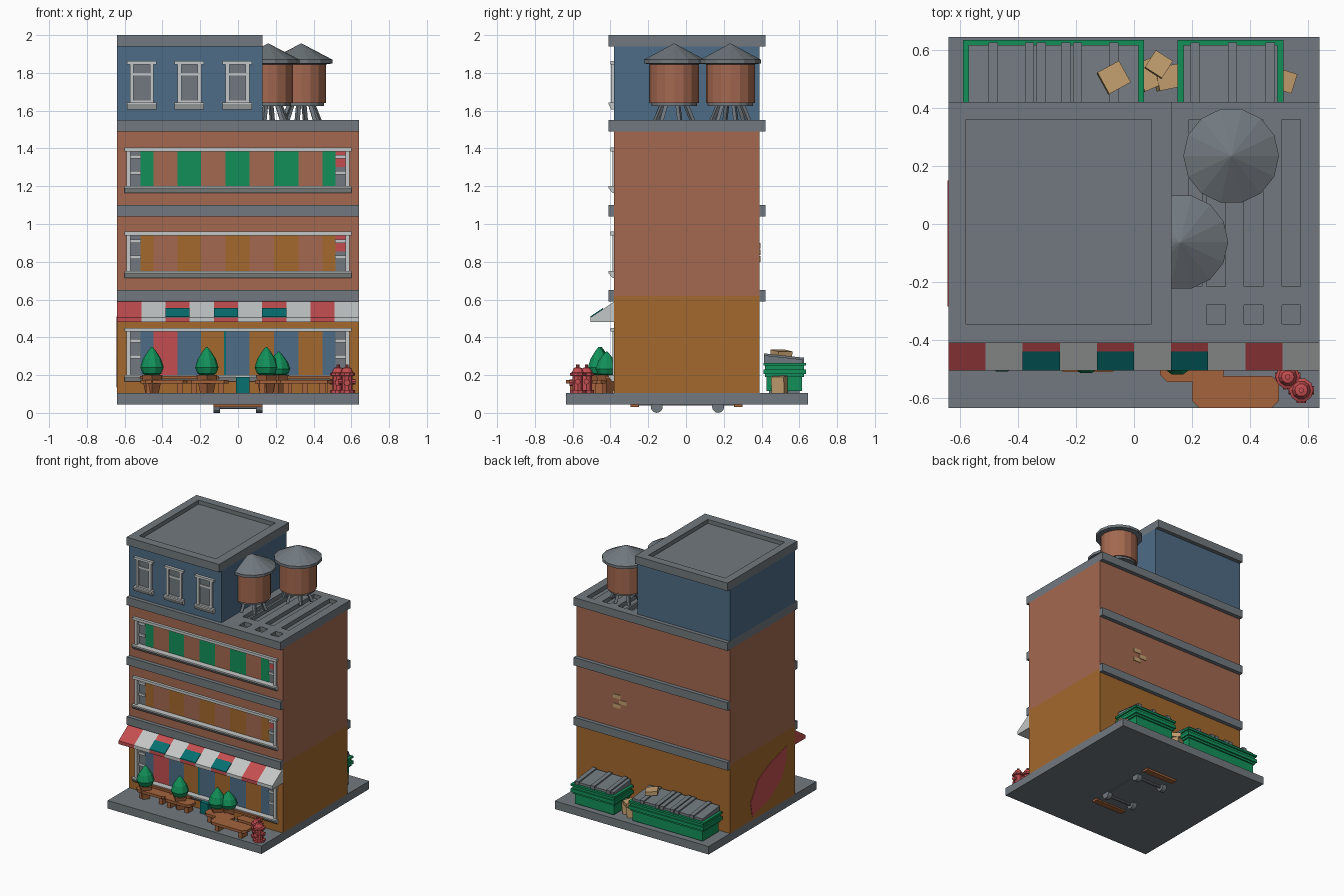
import bpy, bmesh, math
from mathutils import Matrix, Vector

if "Cube" in bpy.data.objects:
    bpy.data.objects.remove(bpy.data.objects["Cube"])

COLS = {"grey": (.165, .19, .21), "terracotta": (.37, .14, .08), "ochre": (.37, .14, .027),
        "blue": (.075, .15, .24), "green": (.006, .28, .10), "red": (.55, .075, .08),
        "white": (.55, .57, .57), "teal": (.002, .16, .16), "cardboard": (.55, .35, .16),
        "wood": (.37, .125, .045)}
MATS = {}
for k, c in COLS.items():
    MATS[k] = bpy.data.materials.new(k)
    MATS[k].diffuse_color = (*c, 1)


def finish(name, bm, mat):
    bmesh.ops.recalc_face_normals(bm, faces=bm.faces)
    me = bpy.data.meshes.new(name)
    bm.to_mesh(me)
    bm.free()
    me.materials.append(MATS[mat])
    ob = bpy.data.objects.new(name, me)
    bpy.context.collection.objects.link(ob)
    return ob


def boxes(name, mat, *dims):
    """Boxes given as (x0, x1, y0, y1, z0, z1), joined in one object."""
    bm = bmesh.new()
    for x0, x1, y0, y1, z0, z1 in dims:
        m = Matrix.Translation(((x0 + x1) / 2, (y0 + y1) / 2, (z0 + z1) / 2)) @ \
            Matrix.Diagonal((x1 - x0, y1 - y0, z1 - z0, 1))
        bmesh.ops.create_cube(bm, size=1, matrix=m)
    return finish(name, bm, mat)


def prism(name, mat, pts, a, b, axis="x"):
    """Polygon extruded from a to b: pts are (y, z) for axis x, (x, y) for axis z."""
    bm = bmesh.new()
    put = (lambda p, t: (t, *p)) if axis == "x" else (lambda p, t: (*p, t))
    ra = [bm.verts.new(put(p, a)) for p in pts]
    rb = [bm.verts.new(put(p, b)) for p in pts]
    bm.faces.new(ra)
    bm.faces.new(rb)
    for i in range(len(pts)):
        j = (i + 1) % len(pts)
        bm.faces.new((ra[i], ra[j], rb[j], rb[i]))
    return finish(name, bm, mat)


def lathe(name, mat, prof, x, y, n=12):
    """Stacked cone sections through (radius, z) points."""
    bm = bmesh.new()
    rings = [[bm.verts.new((x + r * math.cos(2 * math.pi * i / n), y + r * math.sin(2 * math.pi * i / n), z))
              for i in range(n)] for r, z in prof]
    for a, b in zip(rings, rings[1:]):
        for i in range(n):
            bm.faces.new((a[i], a[(i + 1) % n], b[(i + 1) % n], b[i]))
    bm.faces.new(rings[0])
    bm.faces.new(rings[-1])
    return finish(name, bm, mat)


def rod(name, mat, p, q, r, n=8, rot=0):
    bm = bmesh.new()
    p, q = Vector(p), Vector(q)
    m = Matrix.Translation((p + q) / 2) @ (q - p).to_track_quat("Z", "Y").to_matrix().to_4x4() @ Matrix.Rotation(rot, 4, "Z")
    bmesh.ops.create_cone(bm, cap_ends=True, segments=n, radius1=r, radius2=r, depth=(q - p).length, matrix=m)
    return finish(name, bm, mat)


def cut(ob, *dims):
    cutter = boxes("cutter", "grey", *dims)
    mod = ob.modifiers.new("cut", "BOOLEAN")
    mod.operation, mod.solver, mod.object = "DIFFERENCE", "EXACT", cutter
    bpy.context.view_layer.objects.active = ob
    bpy.ops.object.modifier_apply(modifier="cut")
    bpy.data.objects.remove(cutter)


# Pavement slab and storeys
boxes("pavement", "grey", (-.64, .64, -.635, .645, .045, .105))
ground = boxes("ground_floor", "ochre", (-.64, .64, -.38, .39, .105, .62))
upper = boxes("upper_floors", "terracotta", (-.64, .64, -.38, .39, .62, 1.49))
cut(ground, (-.59, .59, -.5, -.355, .19, .44))
cut(upper, (-.59, .59, -.5, -.355, .74, .95), (-.59, .59, -.5, -.355, 1.19, 1.395))
for z in (.59, 1.04):
    boxes("floor_band", "grey", (-.64, .64, -.41, -.379, z, z + .06), (-.64, .64, .389, .42, z, z + .06))
roof = boxes("main_roof", "grey", (-.64, .64, -.41, .42, 1.49, 1.55))
cut(roof, *[d for x in (.25, .38, .51) for d in
            ((x, x + .065, -.215, .36, 1.52, 1.6), (x, x + .065, -.345, -.28, 1.52, 1.6))],
    (.19, .235, -.215, .36, 1.52, 1.6))

# Penthouse and its capped roof
boxes("penthouse", "blue", (-.64, .13, -.38, .39, 1.55, 1.94))
cap = boxes("penthouse_roof", "grey", (-.64, .13, -.41, .42, 1.94, 2.0))
cut(cap, (-.58, .06, -.345, .36, 1.97, 2.1))
for x in (-.51, -.257, -.003):
    boxes("penthouse_pane", "grey", (x - .05, x + .05, -.388, -.379, 1.64, 1.85))
    boxes("penthouse_frame", "white", (x - .063, x - .043, -.396, -.379, 1.64, 1.845),
          (x + .043, x + .063, -.396, -.379, 1.64, 1.845), (x - .078, x + .078, -.4, -.379, 1.845, 1.862),
          (x - .043, x + .043, -.394, -.379, 1.785, 1.8), (x - .043, x + .043, -.394, -.379, 1.64, 1.655))
    prism("penthouse_sill", "white", [(-.379, 1.605), (-.395, 1.605), (-.41, 1.635), (-.41, 1.643), (-.379, 1.643)],
          x - .078, x + .078)

# Long striped windows on the front
EDGES = [-.515, -.448, -.32, -.195, -.067, .062, .19, .32, .448, .515]
FLOORS = [(.19, .44, ["blue", "red", "blue", "ochre", "blue", "ochre", "blue", "ochre", "blue"], "grey"),
          (.74, .95, ["ochre", "terracotta"] * 4 + ["ochre"], "red"),
          (1.19, 1.395, ["green", "terracotta"] * 4 + ["green"], "red")]
for z0, z1, cols, side in FLOORS:
    for a, b, c in zip(EDGES, EDGES[1:], cols):
        boxes("window_panel_" + c, c, (a, b, -.364, -.354, z0, z1))
    zm = z0 + .55 * (z1 - z0)
    boxes("end_pane", "grey", (-.59, -.515, -.362, -.354, z0, z1), (.515, .59, -.362, -.354, z0, zm))
    boxes("end_curtain", side, (.515, .59, -.362, -.354, zm, z1))
    boxes("window_frame", "white", (-.59, -.568, -.39, -.356, z0, z1), (.568, .59, -.39, -.356, z0, z1),
          *[(s, s + .056, -.372, -.356, z, z + .018) for s in (-.57, .514) for z in (zm - .04, zm + .045)])
    boxes("window_lintel", "white", (-.6, .6, -.4, -.356, z1 - .01, z1 + .01))
    prism("window_sill", "white", [(-.356, z0 - .025), (-.39, z0 - .025), (-.41, z0), (-.41, z0 + .01), (-.356, z0 + .01)],
          -.6, .6)
boxes("doorway_strip", "teal", (-.075, -.064, -.368, -.354, .19, .43))

# Striped awning with teal patches
for i in range(10):
    a = -.64 + .128 * i
    prism("awning_stripe", "white" if i % 2 else "red",
          [(-.379, .48), (-.505, .48), (-.505, .505), (-.379, .59)], a, a + .128)
    if i in (2, 4, 6):
        prism("awning_patch", "teal", [(-.506, .505), (-.506, .511), (-.44, .555), (-.44, .545)], a, a + .128)

# Water tanks on splayed legs
for x, y in ((.335, .235), (.16, -.062)):
    lathe("tank_barrel", "terracotta", [(.13, 1.64), (.13, 1.86)], x, y, 16)
    lathe("tank_lid", "grey", [(.13, 1.845), (.165, 1.85), (.165, 1.87), (.003, 1.955)], x, y, 14)
    lathe("tank_base", "grey", [(.12, 1.625), (.12, 1.642)], x, y, 16)
    for k in range(6):
        c, s = math.cos(k * math.pi / 3 + .3), math.sin(k * math.pi / 3 + .3)
        rod("tank_leg", "grey", (x + .06 * c, y + .06 * s, 1.64), (x + .1 * c, y + .1 * s, 1.545), .014, 4)

# Bins behind the building
for x0, x1, ribs in ((-.59, .035, (-.485, -.36, -.32, -.235, -.195, -.07)), (.15, .515, (.21, .34, .47))):
    boxes("bin_body", "green", (x0 + .02, x1 - .02, .425, .615, .115, .2), (x0, x1, .41, .635, .205, .23),
          (x0 + .01, x1 - .01, .418, .625, .19, .25), (x0, x1, .41, .635, .25, .265))
    boxes("bin_feet", "grey", (x0 + .04, x0 + .08, .44, .6, .1, .12), (x1 - .08, x1 - .04, .44, .6, .1, .12))
    prism("bin_lid", "grey", [(.413, .26), (.617, .26), (.617, .283), (.413, .305)], x0 + .02, x1 - .02)
    for r in ribs:
        prism("bin_lid_rib", "grey", [(.413, .26), (.626, .26), (.626, .292), (.413, .315)], r - .016, r + .016)

# Cardboard boxes
for x, y, z, s, h, t in ((-.07, .505, .315, .085, .03, .5), (.06, .52, .15, .1, .09, .4), (.115, .505, .15, .08, .09, .2),
                         (.515, .495, .15, .07, .09, -.3), (.085, .55, .205, .07, .03, 1)):
    b = boxes("cardboard_box", "cardboard", (-s / 2, s / 2, -s / 2, s / 2, -h / 2, h / 2))
    b.location, b.rotation_euler = (x, y, z), (0, .12, t)

# Wall details: painted leaf shape and exposed bricks
prism("wall_mural", "red", [(.15, .24), (.06, .385), (-.1, .46), (-.285, .51), (-.27, .4), (-.23, .3), (-.08, .19), (.13, .135)],
      -.643, -.638)
boxes("exposed_bricks", "cardboard", (.27, .33, .388, .395, .87, .9), (.22, .28, .388, .395, .835, .865),
      (.27, .33, .388, .395, .8, .83))

# Benches, planters and bushes
def bench(x, y, w, d):
    c = .025
    X, Y = w / 2, d / 2
    prism("bench_top", "wood", [(x - X + c, y - Y), (x + X - c, y - Y), (x + X, y - Y + c), (x + X, y + Y - c),
                                (x + X - c, y + Y), (x - X + c, y + Y), (x - X, y + Y - c), (x - X, y - Y + c)],
          .155, .175, "z")
    boxes("bench_legs", "wood", *[(x + s * X * .65 - .015, x + s * X * .65 + .015, y - Y * .6, y + Y * .6, .104, .156)
                                  for s in (-1, 1)])

for b in ((-.39, -.45, .25, .09), (-.16, -.46, .22, .1), (.35, -.58, .3, .11), (.2, -.5, .22, .09), (.42, -.46, .2, .07)):
    bench(*b)
boxes("cafe_table_top", "wood", (-.52, -.1, -.425, -.39, .18, .195), (.1, .5, -.425, -.39, .18, .195))
for x, y, h in ((-.455, -.45, .16), (-.165, -.455, .16), (.15, -.46, .16), (.215, -.42, .135)):
    lathe("planter", "wood", [(.035, .104), (.055, .2)], x, y, 4)
    lathe("bush", "green", [(.02, .19), (.05, .19 + .12 * h), (.062, .19 + .32 * h), (.048, .19 + .6 * h),
                            (.02, .19 + .87 * h), (.003, .19 + h)], x, y, 10)
boxes("teal_crate", "teal", (-.01, .06, -.44, -.39, .104, .19))

# Hydrants
for x, y in ((.53, -.527), (.577, -.573)):
    lathe("hydrant", "red", [(.042, .104), (.042, .12), (.03, .122), (.03, .195), (.042, .197), (.042, .21),
                             (.032, .215), (.022, .238), (.009, .241), (.009, .255)], x, y, 10)
    rod("hydrant_nozzle", "red", (x - .044, y, .165), (x + .044, y, .165), .015)
    rod("hydrant_outlet", "red", (x, y - .044, .16), (x, y, .16), .017)

# Wheeled board under the slab
boxes("board_ends", "wood", (-.13, .13, -.295, -.25, .03, .046), (-.13, .13, .255, .3, .03, .046))
boxes("board_deck", "grey", (-.12, .12, -.25, .255, .04, .046))
for y in (-.155, .17):
    rod("axle", "grey", (-.11, y, .03), (.11, y, .03), .01)
    for s in (-1, 1):
        rod("wheel", "grey", (s * .095, y, .032), (s * .13, y, .032), .032, 12)

for m in bpy.data.materials:
    if m.users and not m.is_grease_pencil:
        m.use_nodes = True
        m.node_tree.nodes["Principled BSDF"].inputs["Base Color"].default_value = m.diffuse_color
